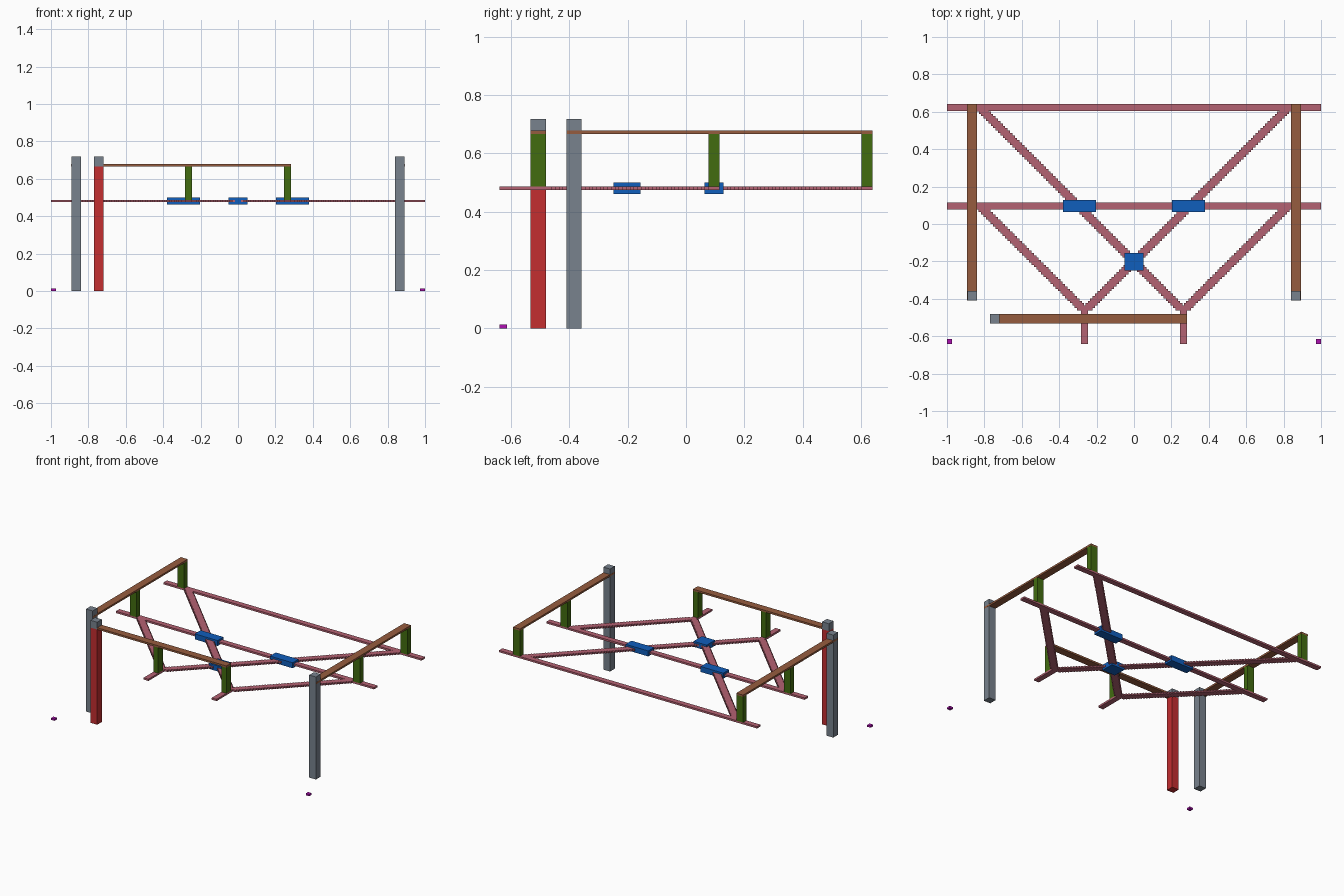
import bpy, bmesh

cube = bpy.data.objects.get("Cube")
if cube:
    bpy.data.objects.remove(cube, do_unlink=True)

U = 2 / 156                       # grid unit
RAIL_Z = (37 * U, 38 * U)
BEAM_Z = (52 * U, 53 * U)
TOP = 56 * U


def material(name, rgb):
    lin = [(c / 255 / 12.92) if c < 11 else ((c / 255 + 0.055) / 1.055) ** 2.4 for c in rgb]
    m = bpy.data.materials.new(name)
    m.use_nodes = True
    m.diffuse_color = (*lin, 1)
    m.node_tree.nodes["Principled BSDF"].inputs["Base Color"].default_value = (*lin, 1)
    return m


PINK = material("dusty pink", (180, 98, 114))
GREY = material("slate grey", (120, 130, 141))
BROWN = material("brown", (150, 92, 62))
GREEN = material("leaf green", (66, 108, 16))
RED = material("red", (196, 46, 48))
BLUE = material("blue", (16, 94, 188))
PURPLE = material("magenta", (172, 16, 176))


def prism(name, outline, z, mat):
    """Extrude a flat outline between two heights."""
    bm = bmesh.new()
    face = bm.faces.new([bm.verts.new((x, y, z[0])) for x, y in outline])
    new = bmesh.ops.extrude_face_region(bm, geom=[face])["geom"]
    bmesh.ops.translate(bm, vec=(0, 0, z[1] - z[0]),
                        verts=[v for v in new if isinstance(v, bmesh.types.BMVert)])
    bmesh.ops.recalc_face_normals(bm, faces=bm.faces)
    me = bpy.data.meshes.new(name)
    bm.to_mesh(me)
    bm.free()
    me.materials.append(mat)
    ob = bpy.data.objects.new(name, me)
    bpy.context.collection.objects.link(ob)
    return ob


def box(name, x, y, z, mat):
    return prism(name, [(x[0], y[0]), (x[1], y[0]), (x[1], y[1]), (x[0], y[1])], z, mat)


def stepped_brace(name, side, x_plus_y, y_low, y_high, width=5 * U):
    """Diagonal brace with stair-stepped edges, one unit per step."""
    left, right = [], []
    for i in range(round((y_high - y_low) / U)):
        y = y_low + i * U
        x = x_plus_y - y - U / 2
        for yy in (y, y + U):
            left.append((side * (x - width / 2), yy))
            right.append((side * (x + width / 2), yy))
    prism(name, left + right[::-1], RAIL_Z, PINK)


# Long flat rails
BACK = (0.603, 0.641)
MID = (0.077, 0.115)
box("back_rail", (-1, 1), BACK, RAIL_Z, PINK)
box("middle_rail", (-1, 1), MID, RAIL_Z, PINK)

# Parts repeated on both sides
for side, label in ((-1, "right"), (1, "left")):
    def span(a, b):
        return tuple(sorted((side * a, side * b)))

    stepped_brace(label + "_long_brace", -side, -0.202, -0.462, 0.61)
    stepped_brace(label + "_short_brace", -side, -0.728, -0.462, 0.083)
    box(label + "_front_stub", span(0.245, 0.283), (-0.641, -0.462), RAIL_Z, PINK)

    outer = span(0.839, 0.891)
    box(label + "_side_post", outer, (-0.41, -0.358), (0, TOP), GREY)
    skin = (outer[0] - 0.0006, outer[1] + 0.0006)
    box(label + "_side_beam", skin, (-0.409, 0.641), BEAM_Z, BROWN)
    for where, y in (("middle", MID), ("back", BACK)):
        box(f"{label}_{where}_hanger", outer, y, (RAIL_Z[1], BEAM_Z[0]), GREEN)
    box(label + "_front_hanger", span(0.245, 0.283), (-0.533, -0.481),
        (RAIL_Z[1], BEAM_Z[0]), GREEN)

    box(label + "_joint_block", span(0.203, 0.379), (0.063, 0.128), (36 * U, 39 * U), BLUE)
    box(label + "_corner_marker", span(0.974, 1), (-0.641, -0.615), (0, U), PURPLE)

# Front post with its cap, and the beam it carries
box("front_post", (-0.77, -0.718), (-0.533, -0.481), (0, BEAM_Z[0]), RED)
box("front_post_cap", (-0.77, -0.718), (-0.533, -0.481), (BEAM_Z[0], TOP), GREY)
box("front_beam", (-0.72, 0.283), (-0.533, -0.481), BEAM_Z, BROWN)

# Block over the crossing of the long braces
box("centre_block", (-0.051, 0.051), (-0.249, -0.156), (36 * U, 39 * U), BLUE)
